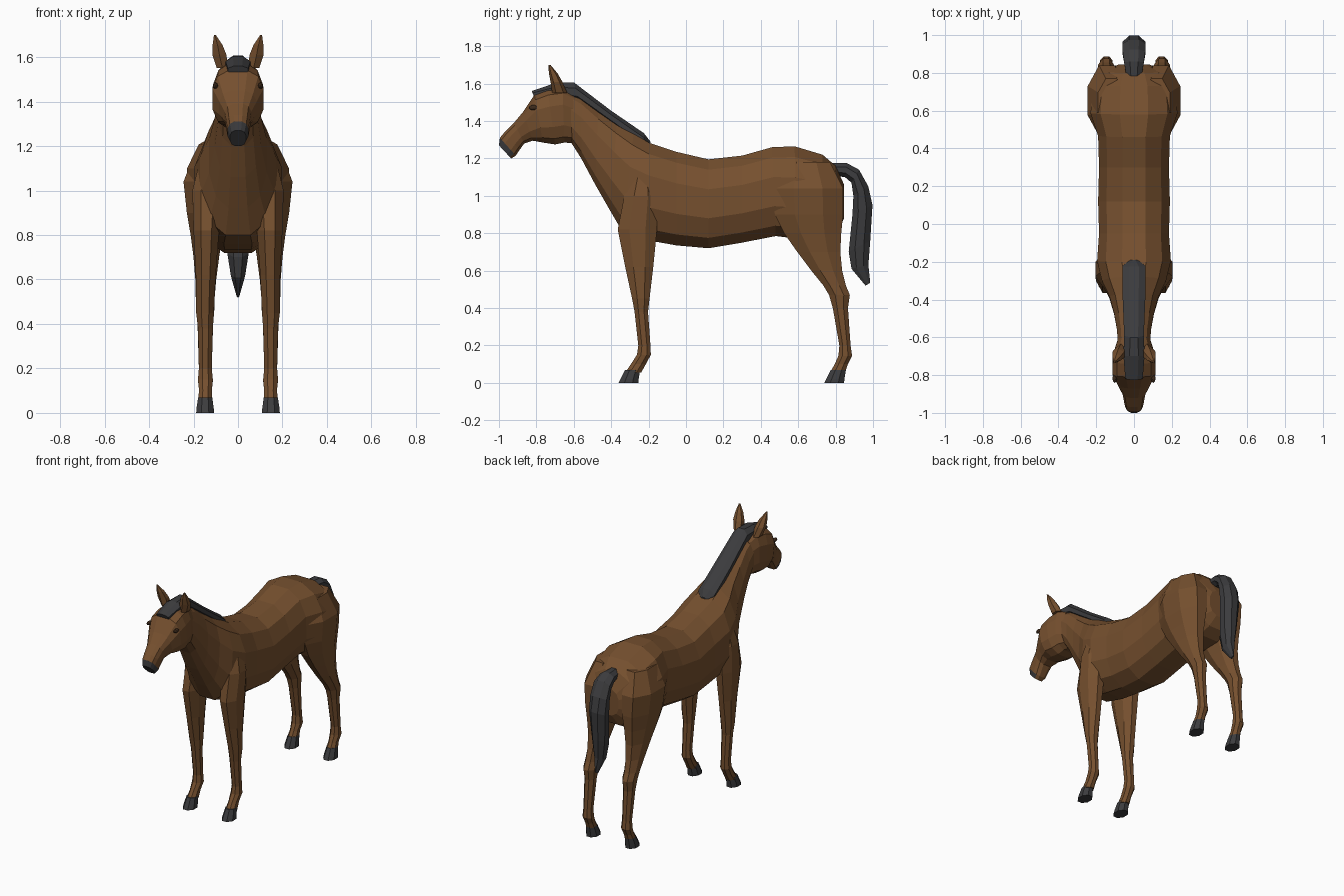
import bpy, bmesh, math
from mathutils import Vector


def material(name, rgb):
    m = bpy.data.materials.new(name)
    m.diffuse_color = (*rgb, 1)
    return m


COAT = material("brown coat", (0.18, 0.08, 0.028))
DARK = material("charcoal hair and hoof", (0.045, 0.045, 0.048))
EYE = material("dark brown eye", (0.05, 0.025, 0.012))


def finish(bm, name, mats, mirror=False):
    bmesh.ops.recalc_face_normals(bm, faces=bm.faces)
    me = bpy.data.meshes.new(name)
    bm.to_mesh(me)
    bm.free()
    ob = bpy.data.objects.new(name, me)
    bpy.context.collection.objects.link(ob)
    for m in mats:
        me.materials.append(m)
    if mirror:
        ob.modifiers.new("mirror", 'MIRROR').use_mirror_merge = False
    return ob


def loft(name, rings, mats, n=12, power=1.0, mirror=False):
    """Skin closed rings given as (centre, half axis u, half axis v)."""
    bm = bmesh.new()
    k = math.cos(math.pi / n) ** power
    curve = lambda t: math.copysign(abs(t) ** power, t) / k
    loops = []
    for c, u, v in rings:
        angles = [math.tau * (i + 0.5) / n for i in range(n)]
        loops.append([bm.verts.new(c + u * curve(math.cos(a)) + v * curve(math.sin(a)))
                      for a in angles])
    for a, b in zip(loops, loops[1:]):
        for i in range(n):
            j = (i + 1) % n
            bm.faces.new((a[i], a[j], b[j], b[i]))
    bm.faces.new(loops[0])
    bm.faces.new(loops[-1])
    return finish(bm, name, mats, mirror)


def spine(sections):
    """Side-profile sections: top y, z, bottom y, z, half width."""
    out = []
    for ty, tz, by, bz, w in sections:
        t, b = Vector((0, ty, tz)), Vector((0, by, bz))
        out.append(((t + b) / 2, Vector((w, 0, 0)), (t - b) / 2))
    return out


def column(sections):
    """Level sections: z, back/front y range, inner/outer x range."""
    return [(Vector(((x0 + x1) / 2, (y0 + y1) / 2, z)),
             Vector(((x1 - x0) / 2, 0, 0)), Vector((0, (y1 - y0) / 2, 0)))
            for z, y0, y1, x0, x1 in sections]


# Torso and neck
loft("torso_and_neck", spine([
    (0.845, 1.06, 0.845, 0.88, 0.08), (0.80, 1.16, 0.81, 0.81, 0.17),
    (0.73, 1.22, 0.74, 0.77, 0.22), (0.58, 1.265, 0.60, 0.77, 0.23),
    (0.46, 1.26, 0.48, 0.785, 0.19), (0.30, 1.215, 0.30, 0.75, 0.185),
    (0.12, 1.195, 0.12, 0.72, 0.19), (-0.05, 1.235, -0.05, 0.735, 0.185),
    (-0.20, 1.285, -0.19, 0.76, 0.195), (-0.28, 1.335, -0.335, 0.80, 0.17),
    (-0.37, 1.39, -0.405, 0.92, 0.13), (-0.47, 1.46, -0.485, 1.06, 0.105),
    (-0.56, 1.53, -0.56, 1.20, 0.09), (-0.65, 1.57, -0.63, 1.31, 0.085),
]), [COAT], power=0.85)

# Head with dark muzzle
head = loft("head", spine([
    (-0.60, 1.55, -0.59, 1.28, 0.08), (-0.66, 1.58, -0.65, 1.285, 0.10),
    (-0.74, 1.57, -0.70, 1.275, 0.112), (-0.81, 1.54, -0.765, 1.285, 0.115),
    (-0.87, 1.45, -0.82, 1.295, 0.085), (-0.92, 1.39, -0.865, 1.28, 0.06),
    (-0.97, 1.34, -0.89, 1.245, 0.052), (-0.995, 1.31, -0.91, 1.215, 0.047),
    (-1.0, 1.27, -0.935, 1.20, 0.036),
]), [COAT, DARK], power=0.75)
for p in head.data.polygons:
    if p.center.y < -0.88 and p.center.z < 1.30 - 1.2 * (p.center.y + 1.0):
        p.material_index = 1 if p.center.y < -0.945 or p.center.z < 1.235 else 0

# Ears
loft("ears", column([
    (1.55, -0.71, -0.64, 0.045, 0.095), (1.61, -0.72, -0.665, 0.052, 0.115),
    (1.655, -0.73, -0.69, 0.070, 0.114), (1.70, -0.735, -0.725, 0.100, 0.108),
]), [COAT], n=6, mirror=True)

# Eyes
bm = bmesh.new()
bmesh.ops.create_icosphere(bm, subdivisions=2, radius=1)
for v in bm.verts:
    v.co = Vector((0.102 + v.co.x * 0.012, -0.817 + v.co.y * 0.024, 1.472 + v.co.z * 0.014))
finish(bm, "eyes", [EYE], mirror=True)

# Mane and forelock
loft("mane", spine([
    (-0.19, 1.29, -0.19, 1.25, 0.02), (-0.225, 1.335, -0.22, 1.25, 0.062),
    (-0.40, 1.455, -0.37, 1.36, 0.06), (-0.60, 1.607, -0.57, 1.50, 0.052),
    (-0.70, 1.603, -0.69, 1.53, 0.056), (-0.825, 1.56, -0.81, 1.525, 0.046),
]), [DARK], n=8)

# Tail
loft("tail", spine([
    (0.78, 1.175, 0.78, 1.11, 0.04), (0.86, 1.175, 0.85, 1.10, 0.052),
    (0.925, 1.14, 0.885, 1.07, 0.06), (0.975, 1.05, 0.895, 1.0, 0.062),
    (0.997, 0.95, 0.89, 0.90, 0.06), (0.985, 0.76, 0.87, 0.70, 0.048),
    (0.975, 0.63, 0.885, 0.61, 0.032), (0.985, 0.535, 0.96, 0.52, 0.006),
]), [DARK], n=8)

# Front legs
loft("front_legs", column([
    (1.14, -0.28, -0.18, 0.10, 0.17), (1.00, -0.33, -0.15, 0.07, 0.205),
    (0.82, -0.365, -0.155, 0.085, 0.20), (0.62, -0.325, -0.175, 0.10, 0.19),
    (0.45, -0.288, -0.195, 0.108, 0.188), (0.38, -0.275, -0.203, 0.113, 0.18),
    (0.20, -0.255, -0.19, 0.118, 0.176), (0.15, -0.262, -0.188, 0.113, 0.18),
    (0.10, -0.295, -0.215, 0.118, 0.175), (0.055, -0.325, -0.24, 0.115, 0.18),
]), [COAT], n=8, mirror=True)

# Hind legs
loft("hind_legs", column([
    (1.18, 0.52, 0.77, 0.05, 0.19), (1.04, 0.465, 0.84, 0.04, 0.245),
    (0.90, 0.475, 0.84, 0.05, 0.23), (0.80, 0.525, 0.83, 0.07, 0.213),
    (0.70, 0.595, 0.825, 0.085, 0.20), (0.60, 0.67, 0.835, 0.098, 0.192),
    (0.52, 0.735, 0.855, 0.105, 0.19), (0.47, 0.765, 0.876, 0.106, 0.19),
    (0.40, 0.785, 0.866, 0.112, 0.182), (0.20, 0.82, 0.88, 0.118, 0.176),
    (0.145, 0.815, 0.888, 0.113, 0.18), (0.10, 0.795, 0.865, 0.118, 0.175),
    (0.055, 0.77, 0.85, 0.115, 0.18),
]), [COAT], n=8, mirror=True)

# Hooves
for name, y in (("front_hooves", -0.305), ("hind_hooves", 0.795)):
    loft(name, column([
        (0.0, y - 0.055, y + 0.05, 0.108, 0.188), (0.02, y - 0.045, y + 0.052, 0.109, 0.187),
        (0.07, y - 0.02, y + 0.06, 0.116, 0.179),
    ]), [DARK], n=8, mirror=True)
